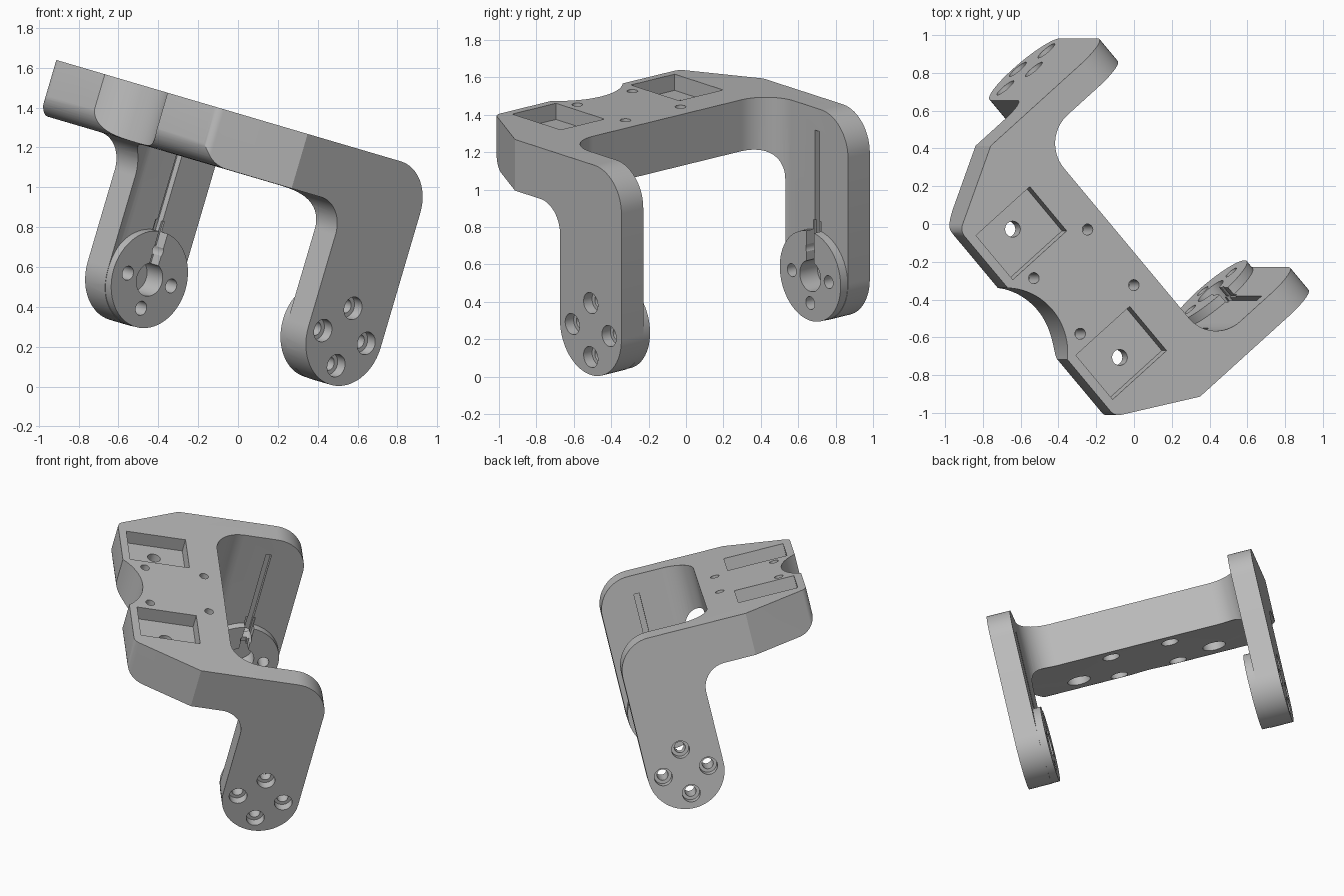
import bpy, bmesh, math
from mathutils import Vector, Matrix

if "Cube" in bpy.data.objects:
    bpy.data.objects.remove(bpy.data.objects["Cube"], do_unlink=True)

grey = bpy.data.materials.new("matte_grey")
grey.use_nodes = True
colour = (0.5, 0.5, 0.5, 1)
grey.diffuse_color = colour
grey.node_tree.nodes["Principled BSDF"].inputs["Base Color"].default_value = colour

# Bracket frame: x = arm side, y = across the two arms, z = plate normal
MID = 0.205
TOP, BOTTOM = 1.315, 1.03
INNER, OUTER = 0.725, 0.88
HUB_Z, HUB_R, HUB_H = 0.39, 0.25, 0.05


def rounded(points, steps=14):
    """Polygon whose corners (x, y, radius) are replaced by arcs."""
    out = []
    for i, (x, y, r) in enumerate(points):
        c = Vector((x, y))
        if r == 0:
            out.append(c)
            continue
        a = (Vector(points[i - 1][:2]) - c).normalized()
        b = (Vector(points[(i + 1) % len(points)][:2]) - c).normalized()
        half = a.angle(b) / 2
        centre = c + (a + b).normalized() * (r / math.sin(half))
        start = c + a * (r / math.tan(half)) - centre
        end = c + b * (r / math.tan(half)) - centre
        sweep = start.angle_signed(end)
        for k in range(steps + 1):
            out.append(centre + Matrix.Rotation(-sweep * k / steps, 2) @ start)
    return out


def make(name, bm):
    bmesh.ops.recalc_face_normals(bm, faces=bm.faces)
    mesh = bpy.data.meshes.new(name)
    bm.to_mesh(mesh)
    bm.free()
    mesh.materials.append(grey)
    ob = bpy.data.objects.new(name, mesh)
    bpy.context.collection.objects.link(ob)
    return ob


def prism(name, points, direction):
    bm = bmesh.new()
    face = bm.faces.new([bm.verts.new(p) for p in points])
    ext = bmesh.ops.extrude_face_region(bm, geom=[face])
    verts = [g for g in ext["geom"] if isinstance(g, bmesh.types.BMVert)]
    bmesh.ops.translate(bm, verts=verts, vec=direction)
    return make(name, bm)


def box(x, y, z):
    """Box from three (low, high) ranges."""
    y = sorted(y)
    corners = [(x[0], y[0], z[0]), (x[1], y[0], z[0]), (x[1], y[1], z[0]), (x[0], y[1], z[0])]
    return prism("box", corners, (0, 0, z[1] - z[0]))


def rod(start, end, r, sides=40):
    """Cylinder between two points."""
    start, end = Vector(start), Vector(end)
    axis = end - start
    bm = bmesh.new()
    place = Matrix.Translation((start + end) / 2) @ axis.to_track_quat('Z', 'Y').to_matrix().to_4x4()
    bmesh.ops.create_cone(bm, cap_ends=True, segments=sides, radius1=r, radius2=r,
                          depth=axis.length, matrix=place)
    return make("rod", bm)


def combine(body, tool, operation):
    mod = body.modifiers.new("cut", 'BOOLEAN')
    mod.operation, mod.solver, mod.object = operation, 'EXACT', tool
    mesh = bpy.data.meshes.new_from_object(body.evaluated_get(bpy.context.evaluated_depsgraph_get()))
    body.modifiers.clear()
    body.data = mesh
    bpy.data.objects.remove(tool, do_unlink=True)


def cut(tool):
    combine(bracket, tool, 'DIFFERENCE')


# Body: plan outline crossed with the L-shaped side profile
half_plan = [(-1.04, -0.65, 0.06), (-0.617, -OUTER, 0), (0.3, -OUTER, 0),
             (0.3, -INNER, 0), (-0.39, -INNER, 0.2)]
plan = half_plan + [(x, -y, r) for x, y, r in reversed(half_plan)]
side = [(-1.042, TOP, 0), (-1.042, BOTTOM, 0.12), (-HUB_R, BOTTOM, 0.16),
        (-HUB_R, HUB_Z - HUB_R, HUB_R - 0.001), (HUB_R, HUB_Z - HUB_R, HUB_R - 0.001),
        (HUB_R, TOP, 0.22)]
bracket = prism("bracket", [(p.x, p.y + MID, 0) for p in rounded(plan)], (0, 0, 1.6))
profile = prism("profile", [(p.x, MID - 1.2, p.y) for p in rounded(side)], (0, 2.4, 0))
combine(bracket, profile, 'INTERSECT')

# Scalloped front edge
cut(rod((-1.27, MID, 0.9), (-1.27, MID, 1.5), 0.34, 96))

for s in (-1, 1):
    def at(v):
        return MID + s * v

    # Plate pocket with its stepped screw hole
    cut(box((-0.99, -0.596), (at(0.265), at(0.575)), (TOP - 0.09, 1.5)))
    cut(rod((-0.795, at(0.45), 0.9), (-0.795, at(0.45), 1.4), 0.042))
    cut(rod((-0.795, at(0.45), 0.9), (-0.795, at(0.45), 1.13), 0.075))

    # Small stepped plate holes
    for x in (-0.897, -0.505):
        cut(rod((x, at(0.195), 0.9), (x, at(0.195), 1.5), 0.029))
        cut(rod((x, at(0.195), 0.9), (x, at(0.195), 1.13), 0.055))

    # Raised hub disk on the inner face of the arm
    disk = rod((0, at(INNER - HUB_H), HUB_Z), (0, at(INNER + 0.03), HUB_Z), HUB_R - 0.002, 64)
    combine(bracket, disk, 'UNION')

    # Hub recess, disk channel and wire groove
    cut(rod((0, at(0.6), HUB_Z), (0, at(0.8), HUB_Z), 0.085))
    cut(box((-0.03, 0.03), (at(0.6), at(INNER + 0.01)), (HUB_Z, HUB_Z + 0.3)))
    cut(box((-0.018, 0.018), (at(0.6), at(INNER + 0.035)), (HUB_Z, 1.19)))

    # Ring of counterbored arm holes
    for k in range(4):
        x = 0.15 * math.cos(k * math.pi / 2)
        z = HUB_Z + 0.15 * math.sin(k * math.pi / 2)
        cut(rod((x, at(0.6), z), (x, at(1.0), z), 0.036))
        cut(rod((x, at(OUTER - 0.06), z), (x, at(1.0), z), 0.058))

# Tilted resting pose
pose = Matrix.Rotation(math.radians(16.4), 4, 'Y') @ Matrix.Rotation(math.radians(41), 4, 'Z')
bracket.data.transform(pose)
bpy.ops.object.select_all(action='DESELECT')
bracket.select_set(True)
bpy.context.view_layer.objects.active = bracket
bpy.ops.object.shade_smooth_by_angle(angle=math.radians(25))
